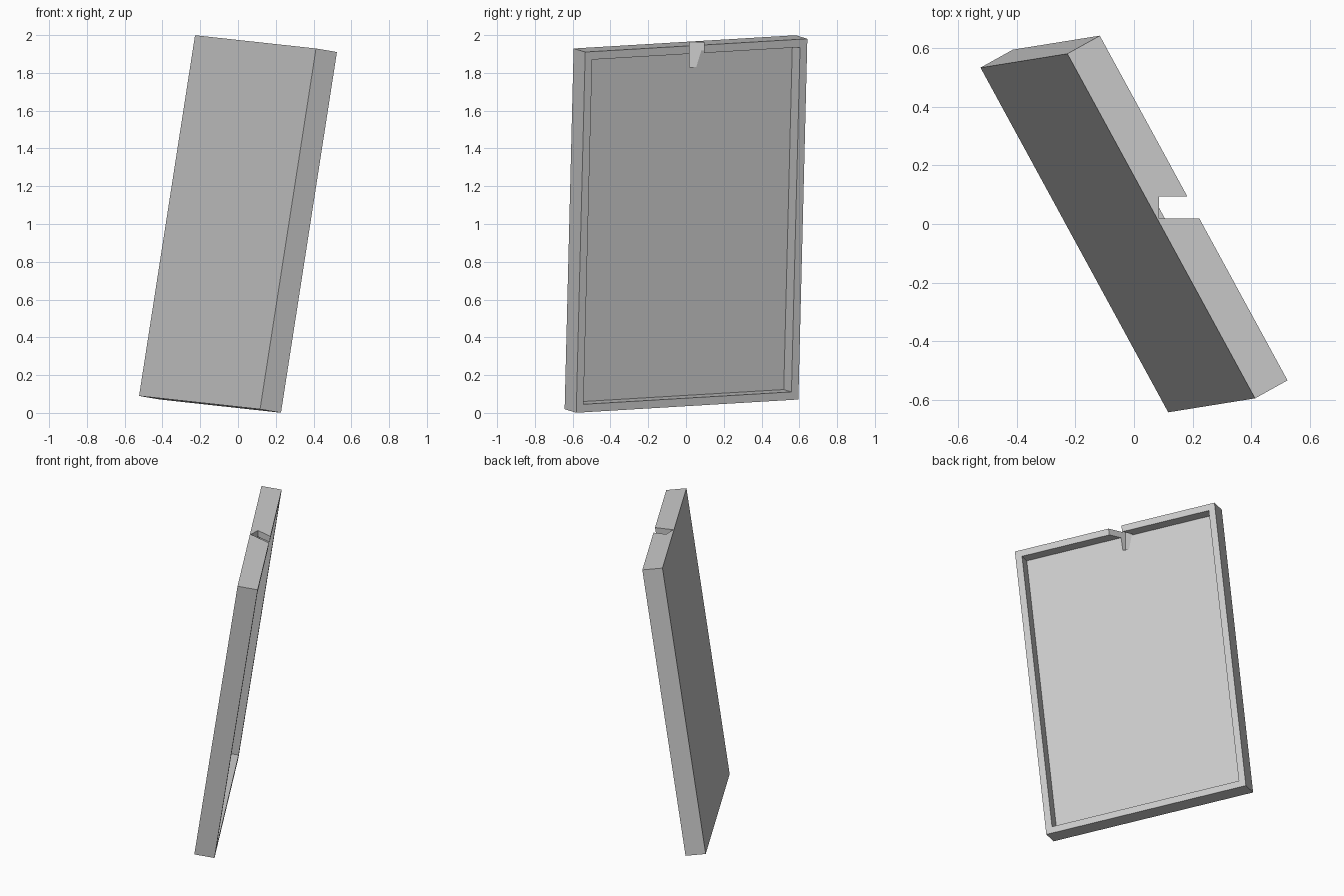
import bpy
import bmesh
from mathutils import Matrix, Vector

default = bpy.data.objects.get("Cube")
if default:
    bpy.data.objects.remove(default, do_unlink=True)

WIDTH, HEIGHT, DEPTH = 1.341, 1.933, 0.128
WALL = 0.043

# One plain grey for the whole tray
grey = bpy.data.materials.new("plain_grey")
grey.use_nodes = True
colour = (0.6, 0.6, 0.6, 1)
grey.diffuse_color = colour
grey.node_tree.nodes["Principled BSDF"].inputs["Base Color"].default_value = colour


def add_object(name, bm):
    mesh = bpy.data.meshes.new(name)
    bm.to_mesh(mesh)
    bm.free()
    mesh.materials.append(grey)
    obj = bpy.data.objects.new(name, mesh)
    bpy.context.collection.objects.link(obj)
    return obj


def box(size, centre):
    bm = bmesh.new()
    place = Matrix.Translation(centre) @ Matrix.Diagonal((*size, 1))
    bmesh.ops.create_cube(bm, size=1, matrix=place)
    return bm


# Shallow tray: a slab whose open side is inset and sunk
bm = box((WIDTH, HEIGHT, DEPTH), (0, 0, 0))
bm.normal_update()
opening = max(bm.faces, key=lambda f: f.normal.z)
bmesh.ops.inset_region(bm, faces=[opening], thickness=WALL, use_even_offset=True)
floor = bmesh.ops.extrude_discrete_faces(bm, faces=[opening])["faces"][0]
bmesh.ops.translate(bm, verts=floor.verts, vec=(0, 0, WALL - DEPTH))

# Tilted pose: across, up and out directions of the slab
across = Vector((-0.64, 1.175, 0.07)).normalized()
up = Vector((0.295, 0.05, 1.91))
up = (up - up.project(across)).normalized()
out = across.cross(up)
pose = Matrix((across, up, out)).transposed().to_4x4()
bm.transform(Matrix.Translation((0, 0, 1)) @ pose)
tray = add_object("tray", bm)

# Upright notch through the top rim, grazing the tray floor
low, high = Vector((0.086, 0.018, 1.83)), Vector((0.4, 0.094, 2.2))
cutter = add_object("notch_cutter", box(high - low, (low + high) / 2))
cutter.hide_render = True
cut = tray.modifiers.new("notch", "BOOLEAN")
cut.operation = "DIFFERENCE"
cut.solver = "EXACT"
cut.object = cutter
bpy.context.view_layer.objects.active = tray
tray.select_set(True)
bpy.ops.object.modifier_apply(modifier=cut.name)
bpy.data.objects.remove(cutter, do_unlink=True)
